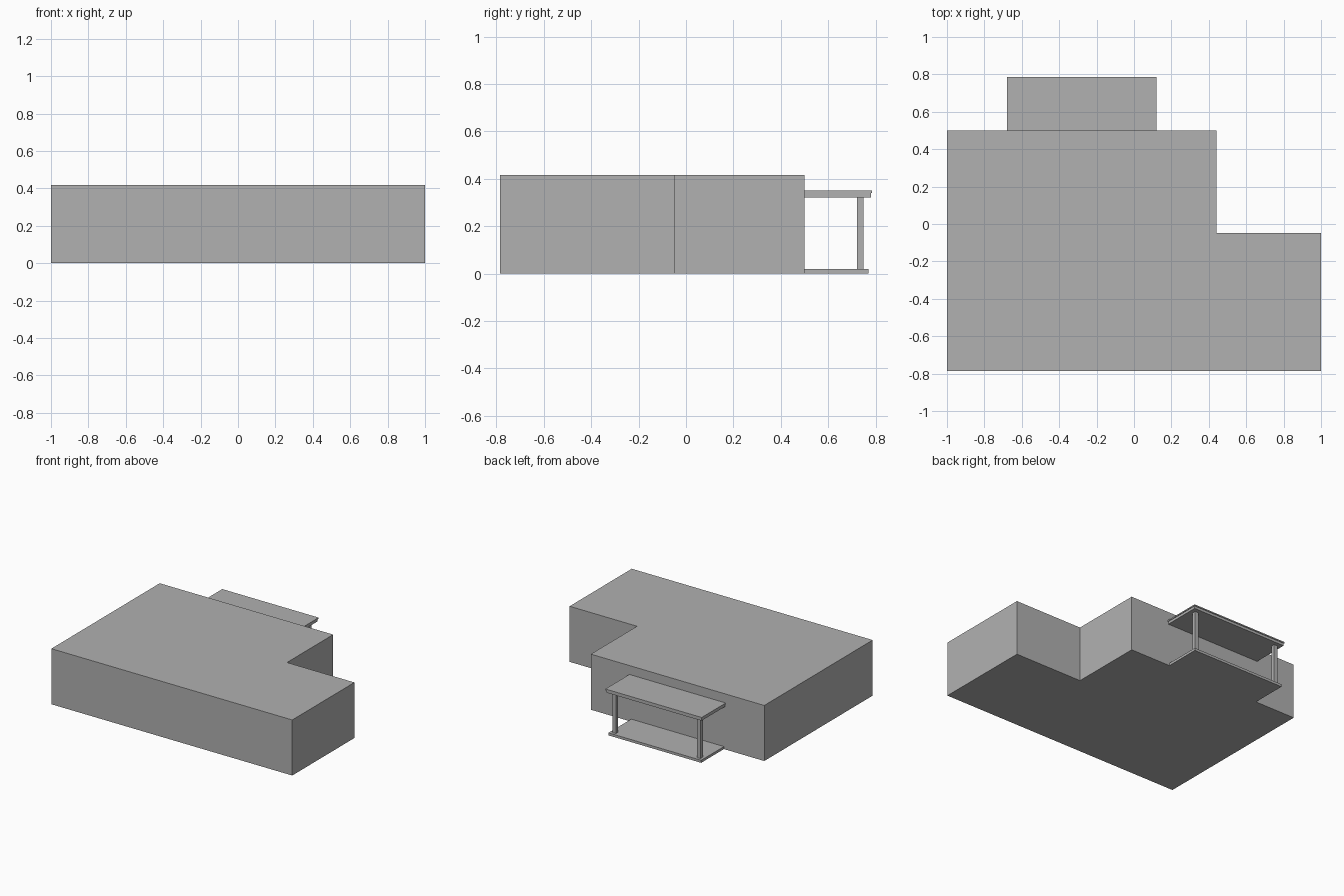
import bpy
import bmesh

cube = bpy.data.objects.get("Cube")
if cube:
    bpy.data.objects.remove(cube, do_unlink=True)

GREY = (0.44, 0.44, 0.44, 1.0)
grey = bpy.data.materials.new("plain grey")
grey.use_nodes = True
grey.diffuse_color = GREY
grey.node_tree.nodes["Principled BSDF"].inputs["Base Color"].default_value = GREY


def prism(name, outline, z0, z1):
    """Extrude a flat outline upwards from z0 to z1."""
    bm = bmesh.new()
    base = bm.faces.new([bm.verts.new((x, y, z0)) for x, y in outline])
    top = bmesh.ops.extrude_face_region(bm, geom=[base], use_keep_orig=True)
    verts = [v for v in top["geom"] if isinstance(v, bmesh.types.BMVert)]
    bmesh.ops.translate(bm, verts=verts, vec=(0, 0, z1 - z0))
    bmesh.ops.recalc_face_normals(bm, faces=bm.faces)
    mesh = bpy.data.meshes.new(name)
    bm.to_mesh(mesh)
    bm.free()
    mesh.materials.append(grey)
    obj = bpy.data.objects.new(name, mesh)
    bpy.context.collection.objects.link(obj)
    return obj


def box(name, x0, x1, y0, y1, z0, z1):
    return prism(name, [(x0, y0), (x1, y0), (x1, y1), (x0, y1)], z0, z1)


FRONT, WALL, BACK = -0.785, 0.5, 0.785   # front wall, back wall, canopy edge
PORCH_X, PORCH_HALF = -0.28, 0.4         # porch centre and half width
FLOOR, CEILING = 0.019, 0.322


def porch_slab(name, inset, z0, z1):
    half = PORCH_HALF - inset
    return box(name, PORCH_X - half, PORCH_X + half, WALL, BACK - inset, z0, z1)


# L-shaped building
prism("building", [(-1, FRONT), (1, FRONT), (1, -0.048), (0.44, -0.048),
                   (0.44, WALL), (-1, WALL)], 0, 0.417)

# Porch floor, canopy and its thin roof lip
porch_slab("porch_floor", 0.015, 0, FLOOR)
porch_slab("canopy", 0.005, CEILING, 0.341)
porch_slab("canopy_lip", 0, 0.341, 0.35)

# Two square posts, set in from the corners of the floor
POST = 0.028
for side, label in ((1, "left"), (-1, "right")):
    x = PORCH_X + side * (PORCH_HALF - 0.035 - POST / 2)
    box(label + "_post", x - POST / 2, x + POST / 2,
        BACK - 0.035 - POST, BACK - 0.035, FLOOR, CEILING)
